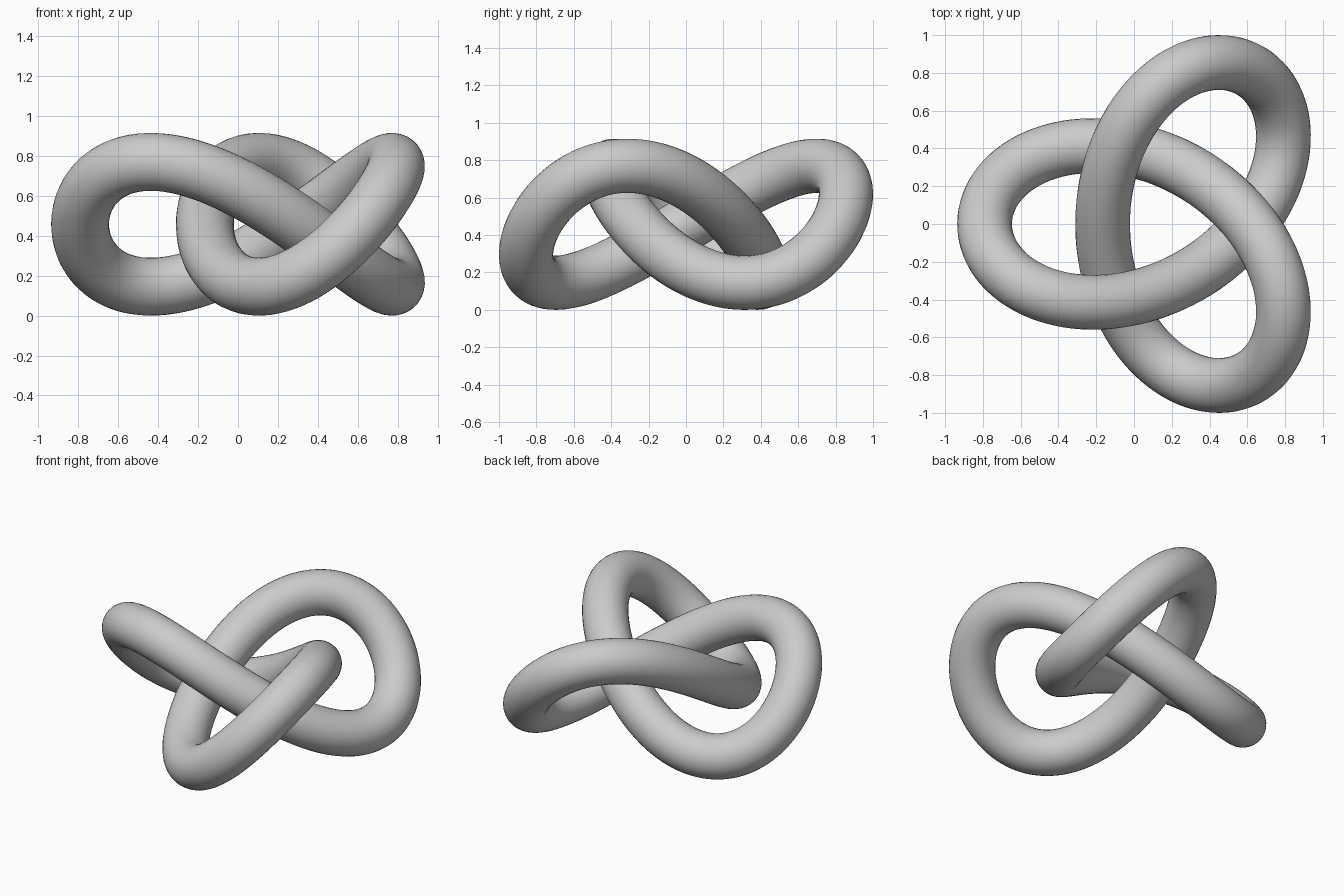
import bpy
from math import sin, cos, tau

if "Cube" in bpy.data.objects:
    bpy.data.objects.remove(bpy.data.objects["Cube"])

SCALE = 0.3125      # size of the knot path
TUBE = 0.145        # tube radius
STEPS = 288

# Trefoil centre line, shifted to be centred in x and rest on the ground
path = []
for i in range(STEPS):
    t = tau * i / STEPS
    path.append((SCALE * (cos(t) - 2 * cos(2 * t) + 0.46875),
                 SCALE * (sin(t) + 2 * sin(2 * t)),
                 SCALE * (sin(3 * t) + 1) + TUBE))

# Closed round tube along the path
curve = bpy.data.curves.new("trefoil_knot", 'CURVE')
curve.dimensions = '3D'
curve.bevel_depth = TUBE
curve.bevel_resolution = 14
spline = curve.splines.new('POLY')
spline.points.add(STEPS - 1)
for point, co in zip(spline.points, path):
    point.co = (*co, 1)
spline.use_cyclic_u = True
spline.use_smooth = True

knot = bpy.data.objects.new("trefoil_knot", curve)
bpy.context.collection.objects.link(knot)

# Turn the tube into a smooth mesh
bpy.context.view_layer.objects.active = knot
knot.select_set(True)
bpy.ops.object.convert(target='MESH')
bpy.ops.object.shade_smooth()
